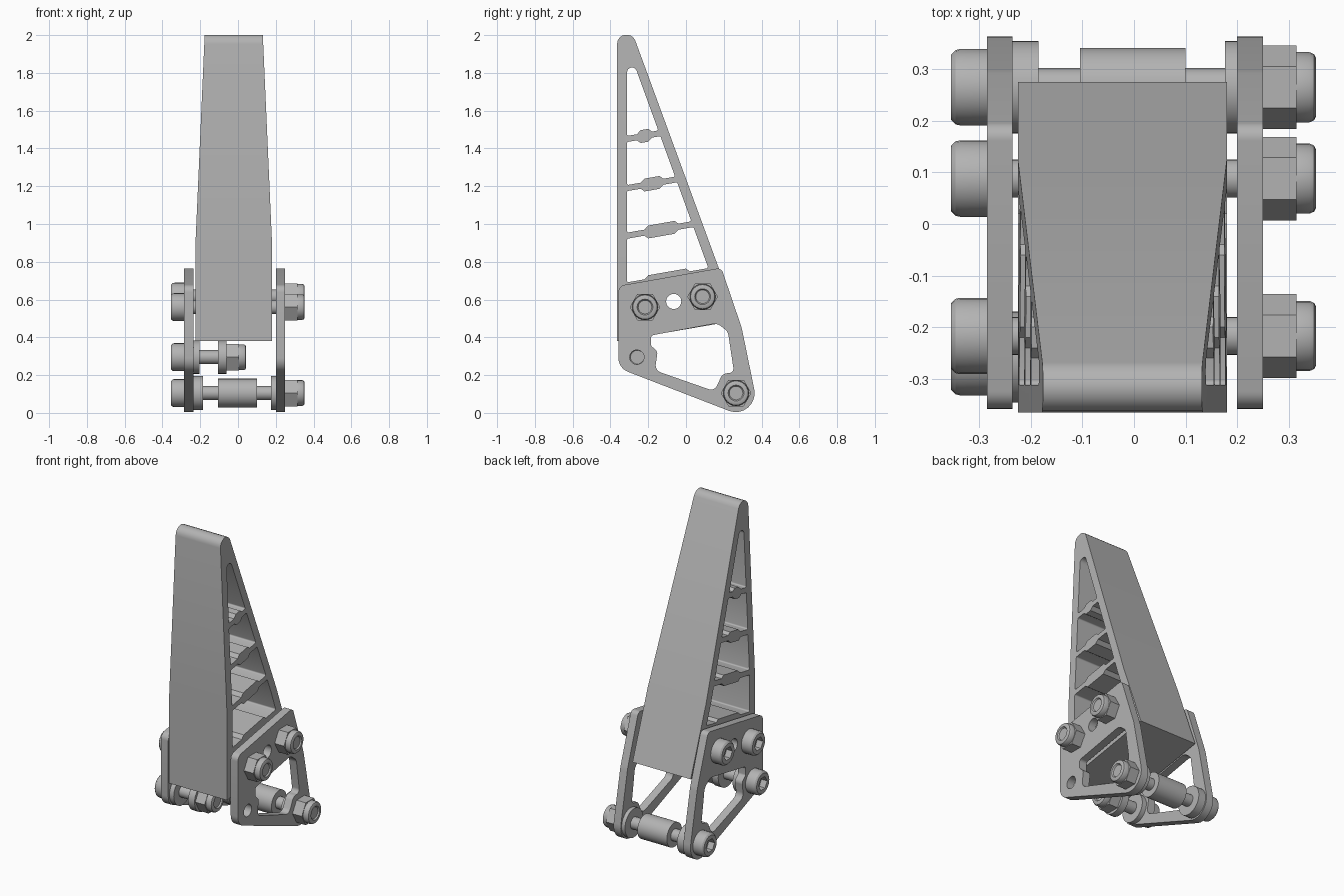
import bpy, bmesh, math
from mathutils import Vector, Matrix

if "Cube" in bpy.data.objects:
    bpy.data.objects.remove(bpy.data.objects["Cube"])

metal = bpy.data.materials.new("plain_grey")
metal.use_nodes = True
GREY = (0.45, 0.45, 0.45, 1)
metal.diffuse_color = GREY
metal.node_tree.nodes["Principled BSDF"].inputs["Base Color"].default_value = GREY


def finish(name, bm):
    bmesh.ops.recalc_face_normals(bm, faces=bm.faces)
    mesh = bpy.data.meshes.new(name)
    bm.to_mesh(mesh)
    bm.free()
    mesh.materials.clear()
    mesh.materials.append(metal)
    obj = bpy.data.objects.new(name, mesh)
    bpy.context.collection.objects.link(obj)
    bpy.ops.object.select_all(action='DESELECT')
    obj.select_set(True)
    bpy.context.view_layer.objects.active = obj
    bpy.ops.object.shade_smooth_by_angle(angle=math.radians(30))
    return obj


def rounded(corners, steps=8):
    """Outline through (y, z, radius) corners with filleted bends."""
    out = []
    for i, (y, z, r) in enumerate(corners):
        p = Vector((y, z))
        if r == 0:
            out.append(p)
            continue
        a = (Vector(corners[i - 1][:2]) - p).normalized()
        b = (Vector(corners[(i + 1) % len(corners)][:2]) - p).normalized()
        half = math.acos(max(-1, min(1, a.dot(b)))) / 2
        centre = p + (a + b).normalized() * (r / math.sin(half))
        reach = r / math.tan(half)
        v0, v1 = p + a * reach - centre, p + b * reach - centre
        w = math.pi - 2 * half
        for k in range(steps + 1):
            t = k / steps
            out.append(centre + (v0 * math.sin((1 - t) * w) + v1 * math.sin(t * w)) / math.sin(w))
    return out


def circle(y, z, r, n=32):
    return [Vector((y + r * math.cos(k * math.tau / n), z + r * math.sin(k * math.tau / n)))
            for k in range(n)]


def slab(loops, x0, x1):
    """Solid slab between x0 and x1; the first loop is the outline, the rest are holes."""
    curve = bpy.data.curves.new("outline", 'CURVE')
    curve.dimensions = '2D'
    curve.fill_mode = 'BOTH'
    curve.extrude = (x1 - x0) / 2
    for loop in loops:
        spline = curve.splines.new('POLY')
        spline.points.add(len(loop) - 1)
        for point, p in zip(spline.points, loop):
            point.co = (p.x, p.y, 0, 1)
        spline.use_cyclic_u = True
    temp = bpy.data.objects.new("outline", curve)
    bpy.context.collection.objects.link(temp)
    bpy.context.view_layer.update()
    mesh = bpy.data.meshes.new_from_object(temp.evaluated_get(bpy.context.evaluated_depsgraph_get()))
    bpy.data.objects.remove(temp)
    bpy.data.curves.remove(curve)
    bm = bmesh.new()
    bm.from_mesh(mesh)
    bpy.data.meshes.remove(mesh)
    bmesh.ops.remove_doubles(bm, verts=bm.verts, dist=1e-5)
    for v in bm.verts:
        v.co = ((x0 + x1) / 2 + v.co.z, v.co.x, v.co.y)
    return bm


def lathe(name, y, z, profile, closed=False, n=24):
    """Turn (x, radius, hexagonal) points about an axis along x."""
    bm = bmesh.new()
    rings = []
    for x, r, hexagonal in profile:
        ring = []
        for k in range(n):
            a = k * math.tau / n
            rad = r
            if hexagonal:
                rad *= math.cos(math.pi / 6) / math.cos(a % (math.pi / 3) - math.pi / 6)
            ring.append(bm.verts.new((x, y + rad * math.cos(a), z + rad * math.sin(a))))
        rings.append(ring)
    pairs = list(zip(rings, rings[1:]))
    if closed:
        pairs.append((rings[-1], rings[0]))
    else:
        bm.faces.new(rings[0])
        bm.faces.new(rings[-1])
    for p, q in pairs:
        for k in range(n):
            bm.faces.new((p[k], p[k - 1], q[k - 1], q[k]))
    return finish(name, bm)


# Pedal arm: hollow wedge with thickened cross ribs
FRONT, APEX, TILT, SLOPE = -0.312, 1.95, 0.176, 2.75
RIBS = [(1.45, -0.24, -0.20), (1.19, -0.22, -0.14), (0.938, -0.20, -0.06), (0.675, -0.20, 0.0)]


def rib_edge(rib, side):
    base, a, b = rib
    end = FRONT + (APEX - base - side * 0.016) / (SLOPE + TILT)
    spots = [(FRONT, 0.016, 0.008), (a - 0.02, 0.016, 0), (a, 0.034, 0),
             (b, 0.034, 0), (b + 0.02, 0.016, 0), (end, 0.016, 0.008)]
    return [(y, base + TILT * (y - FRONT) + side * off, r) for y, off, r in spots]


cells = [rounded([(FRONT, APEX, 0.026)] + rib_edge(RIBS[0], 1)[::-1])]
for upper, lower in zip(RIBS, RIBS[1:]):
    cells.append(rounded(rib_edge(upper, -1) + rib_edge(lower, 1)[::-1], 4))
arm_outline = rounded([(-0.365, 0.38, 0), (-0.365, 2.234, 0.05), (0.275, 0.49, 0)])
arm_hole = circle(-0.065, 0.59, 0.04)
bm = slab([arm_outline, arm_hole] + cells, -0.225, 0.18)
bmesh.ops.bisect_plane(bm, geom=bm.verts[:] + bm.edges[:] + bm.faces[:],
                       plane_co=(0, 0, 0.9), plane_no=(0, 0, 1))
for v in bm.verts:
    narrow = 1 - 0.24 * max(0, v.co.z - 0.9) / 1.1
    v.co.x = -0.0225 + (v.co.x + 0.0225) * narrow
finish("pedal_arm", bm)

# Side plates
plate_outline = rounded([(-0.358, 0.672, 0.04), (0.187, 0.768, 0.03), (0.295, 0.45, 0.2),
                         (0.398, -0.055, 0.1), (-0.358, 0.237, 0.08)])
window = rounded([(-0.185, 0.41, 0.018), (0.165, 0.475, 0.06), (0.222, 0.43, 0.05),
                  (0.255, 0.21, 0.025), (0.195, 0.21, 0.04), (0.15, 0.115, 0.035),
                  (-0.165, 0.225, 0.04), (-0.15, 0.325, 0.03), (-0.185, 0.355, 0.015)])
for name, x0 in (("right_plate", -0.285), ("left_plate", 0.20)):
    holes = [circle(-0.065, 0.59, 0.04), circle(-0.26, 0.295, 0.038)]
    finish(name, slab([plate_outline, window] + holes, x0, x0 + 0.05))


# Fasteners
def bolt(name, y, z, end):
    lathe(name, y, z, [(-0.315, 0.042, 1), (-0.355, 0.042, 1), (-0.355, 0.063, 0),
                       (-0.346, 0.072, 0), (-0.337, 0.074, 0), (-0.285, 0.074, 0),
                       (-0.285, 0.037, 0), (end, 0.037, 0)])


def nut(name, y, z, x):
    lathe(name, y, z, [(x, 0.036, 0), (x, 0.081, 1), (x + 0.065, 0.081, 1), (x + 0.065, 0.068, 0),
                       (x + 0.09, 0.068, 0), (x + 0.099, 0.064, 0), (x + 0.103, 0.056, 0),
                       (x + 0.103, 0.042, 0), (x + 0.095, 0.036, 0)], closed=True)


def collar(name, y, z, x0, x1, r):
    lathe(name, y, z, [(x0, r, 0), (x1, r, 0)], n=32)


PIVOT, STOP = (0.265, 0.105), (-0.258, 0.295)
for label, (y, z), seat in (("front", (-0.217, 0.56), 0.25), ("back", (0.088, 0.615), 0.25),
                            ("pivot", PIVOT, 0.25), ("stop", STOP, -0.06)):
    bolt(label + "_bolt", y, z, seat + 0.095)
    nut(label + "_nut", y, z, seat)
collar("pivot_right_washer", *PIVOT, -0.235, -0.185, 0.09)
collar("pivot_left_washer", *PIVOT, 0.176, 0.20, 0.09)
collar("pivot_spacer", *PIVOT, -0.105, 0.10, 0.076)
collar("stop_washer", *STOP, -0.235, -0.205, 0.088)
collar("stop_spacer", *STOP, -0.105, -0.06, 0.088)
